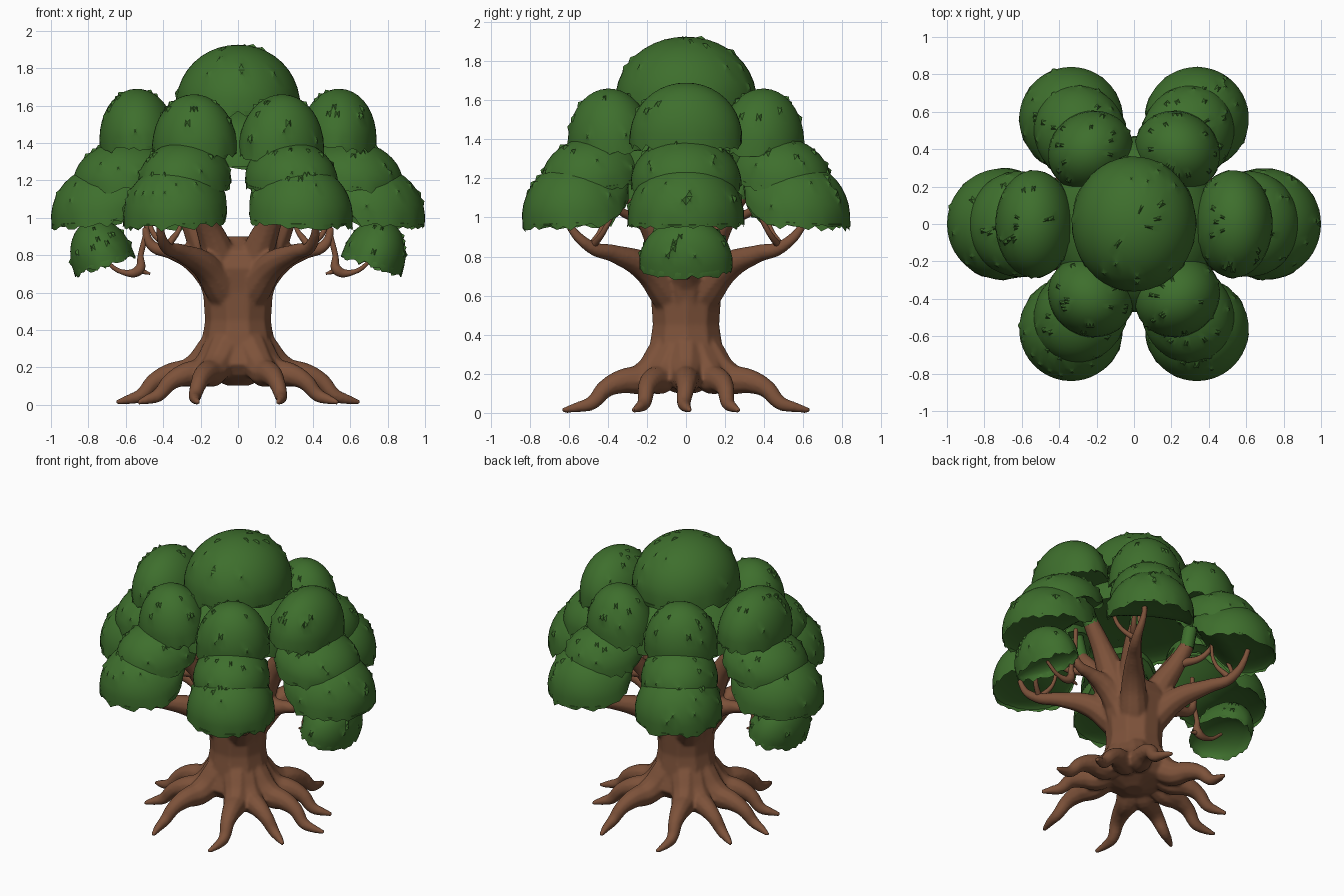
import bpy, bmesh, math, random
from mathutils import Matrix, Vector

if "Cube" in bpy.data.objects:
    bpy.data.objects.remove(bpy.data.objects["Cube"])

random.seed(4)


def material(name, rgb):
    m = bpy.data.materials.new(name)
    m.diffuse_color = (*rgb, 1)
    m.use_nodes = True
    m.node_tree.nodes["Principled BSDF"].inputs["Base Color"].default_value = m.diffuse_color
    return m


BARK = material("bark_brown", (0.205, 0.084, 0.042))
LEAF = material("leaf_green", (0.048, 0.158, 0.026))


def activate(ob):
    bpy.ops.object.select_all(action='DESELECT')
    ob.select_set(True)
    bpy.context.view_layer.objects.active = ob


def tube(name, pts, mat=BARK):
    """Tapered tube through (x, y, z, radius) points, as a mesh."""
    cu = bpy.data.curves.new(name, 'CURVE')
    cu.dimensions = '3D'
    cu.bevel_depth = 1
    cu.bevel_resolution = 3
    cu.resolution_u = 6
    cu.use_fill_caps = True
    sp = cu.splines.new('BEZIER')
    sp.bezier_points.add(len(pts) - 1)
    for b, p in zip(sp.bezier_points, pts):
        b.co = p[:3]
        b.radius = p[3]
        b.handle_left_type = b.handle_right_type = 'AUTO'
    ob = bpy.data.objects.new(name, cu)
    bpy.context.collection.objects.link(ob)
    activate(ob)
    bpy.ops.object.convert(target='MESH')
    ob = bpy.context.object
    ob.data.materials.clear()
    ob.data.materials.append(mat)
    bpy.ops.object.shade_smooth()
    return ob


def mirrored(pts, sx, sy):
    return [(p[0] * sx, p[1] * sy, *p[2:]) for p in pts]


def clump(name, x, y, z, rx, ry, h, tilt=0.0, hollow=0.15, rise=0.0, spikes=16):
    """Leafy dome with a ragged rim that rises toward the trunk, and leaf spikes."""
    bm = bmesh.new()
    bmesh.ops.create_uvsphere(bm, u_segments=48, v_segments=20, radius=1)
    outer = [f for f in bm.faces if 0.1 < f.calc_center_median().z < 0.97]
    for v in bm.verts:
        if abs(v.co.z) < 0.01:
            v.co.z = random.uniform(-0.1, 0.02)
            v.co.xy *= random.uniform(0.97, 1.01)
        elif v.co.z < 0:
            v.co.z *= -hollow
        else:
            v.co.z = v.co.z ** 0.9
        if v.co.x < 0:
            v.co.z += rise * v.co.x ** 2 * (1 - max(0, v.co.z))
    m = (Matrix.Translation((x, y, z)) @ Matrix.Rotation(math.atan2(y, x), 4, 'Z')
         @ Matrix.Rotation(math.radians(tilt), 4, 'Y') @ Matrix.Diagonal((rx, ry, h, 1)))
    bm.transform(m)
    bm.normal_update()
    outer = [f for f in outer if f.calc_area() > 0.0005]
    bmesh.ops.poke(bm, faces=random.sample(outer, min(spikes, len(outer))), offset=0.014)
    bmesh.ops.recalc_face_normals(bm, faces=bm.faces)
    me = bpy.data.meshes.new(name)
    bm.to_mesh(me)
    bm.free()
    me.materials.append(LEAF)
    ob = bpy.data.objects.new(name, me)
    bpy.context.collection.objects.link(ob)
    activate(ob)
    bpy.ops.object.shade_smooth_by_angle(angle=math.radians(40))


# Trunk core
wood = [tube("trunk", [(0, 0, .11, .06), (0, 0, .16, .19), (0, 0, .22, .235), (0, 0, .31, .2),
                       (0, 0, .45, .178), (0, 0, .6, .188), (0, 0, .73, .21), (0, 0, .82, .18),
                       (0, 0, .9, .06)])]


def root(sx, sy, deg, length, bend):
    a = math.radians(deg)
    out = []
    for t, z, r in ((.1, .32, .1), (.24, .185, .08), (.36, .165, .06), (.44, .13, .046),
                    (.51, .06, .036), (.57, .04, .027), (.64, .022, .013)):
        b = a + bend * max(0, t - .24) + .1 * math.sin(t * 22) * max(0, t - .3)
        rr = t * length / .64
        out.append((rr * math.cos(b), rr * math.sin(b), z, r))
    wood.append(tube("root", mirrored(out, sx, sy)))


# Roots and main branches, in mirrored sets
for sx in (1, -1):
    root(sx, 1, 0, .65, 0)
    wood.append(tube("side_limb", mirrored([(.06, 0, .6, .13), (.17, 0, .85, .1),
                                            (.27, 0, 1.05, .065), (.36, 0, 1.2, .05)], sx, 1)))
    wood.append(tube("side_branch", mirrored([(.1, 0, .66, .1), (.24, 0, .78, .07), (.36, 0, .82, .042),
                                              (.46, 0, .85, .03), (.5, 0, .95, .02)], sx, 1)))
    for sy in (1, -1):
        root(sx, sy, 34, .6, -.4)
        root(sx, sy, 58, .67, .5)
        wood.append(tube("upper_limb", mirrored([(.04, .05, .6, .12), (.12, .12, .85, .085),
                                                 (.18, .2, 1.0, .06), (.21, .28, 1.12, .045)], sx, sy)))
        wood.append(tube("low_branch", mirrored([(.07, .08, .6, .1), (.18, .21, .745, .075),
                                                 (.31, .37, .815, .046), (.39, .49, .85, .033),
                                                 (.42, .6, .97, .02), (.43, .62, 1.1, .015)], sx, sy)))

# Fuse the wood into one flowing surface
activate(wood[0])
for o in wood:
    o.select_set(True)
bpy.ops.object.join()
tree = bpy.context.object
tree.name = "trunk_roots_and_branches"
rm = tree.modifiers.new("fuse", 'REMESH')
rm.mode = 'VOXEL'
rm.voxel_size = 0.011
rm.use_smooth_shade = True
sm = tree.modifiers.new("soften", 'SMOOTH')
sm.iterations = 3
for mod in ("fuse", "soften"):
    bpy.ops.object.modifier_apply(modifier=mod)
low = min(v.co.z for v in tree.data.vertices)
for v in tree.data.vertices:
    v.co.z -= low * max(0, 1 - v.co.z / .3)

# Thin twigs and leafy stubs
for sx in (1, -1):
    tube("hanging_twig", mirrored([(.48, 0, 1.1, .014), (.49, 0, .93, .015), (.52, 0, .8, .016),
                                   (.53, 0, .72, .03), (.62, 0, .71, .014), (.72, 0, .78, .01)], sx, 1))
    tube("twig_spur", mirrored([(.53, 0, .72, .02), (.47, 0, .7, .006)], sx, 1))
    tube("side_stub", mirrored([(.35, 0, 1.18, .05), (.47, 0, 1.42, .05)], sx, 1), LEAF)
    for sy in (1, -1):
        tube("fork_twig", mirrored([(.37, .48, .86, .02), (.31, .43, .95, .012), (.3, .4, 1.12, .01)], sx, sy))
        tube("cross_twig", mirrored([(.2, .24, 1.0, .03), (.28, .33, 1.03, .02), (.33, .4, 1.12, .012)], sx, sy))
        tube("outer_twig", mirrored([(.38, .48, .85, .02), (.46, .42, .93, .014), (.47, .34, 1.1, .012)], sx, sy))
        tube("upper_stub", mirrored([(.208, .27, 1.1, .046), (.22, .34, 1.4, .046)], sx, sy), LEAF)

# Foliage: crown, hidden inner dome, then the six tiered columns
clump("crown_clump", 0, 0, 1.57, .335, .365, .355, hollow=0)
clump("inner_dome", 0, 0, 1.28, .46, .47, .33, hollow=.2, spikes=0)
for sx in (1, -1):
    clump("side_upper_clump", .53 * sx, 0, 1.38, .21, .29, .31, 4, 0)
    clump("side_middle_clump", .61 * sx, 0, 1.16, .275, .285, .25, 7, .15, .4)
    clump("side_lower_clump", .7 * sx, 0, .975, .3, .3, .31, 4, .15, .8)
    clump("side_hanging_clump", .715 * sx, 0, .75, .17, .24, .25, 18, .4)
    for sy in (1, -1):
        clump("corner_upper_clump", .23 * sx, .385 * sy, 1.34, .215, .235, .32, 4, 0)
        clump("corner_middle_clump", .285 * sx, .48 * sy, 1.16, .27, .245, .25, 7, .15, .4)
        clump("corner_lower_clump", .335 * sx, .56 * sy, .975, .28, .28, .31, 4, .15, .8)
